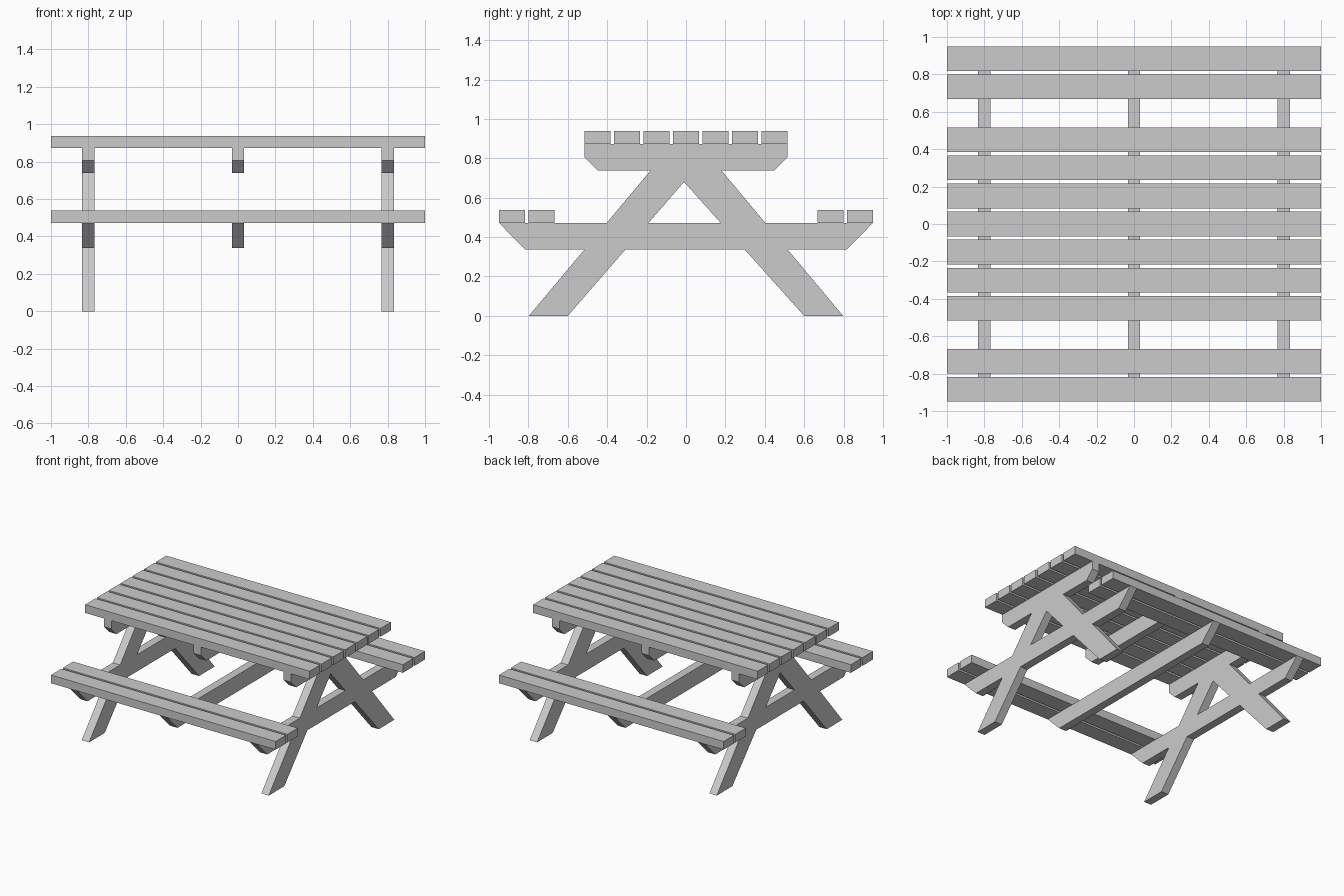
import bpy, bmesh

if "Cube" in bpy.data.objects:
    bpy.data.objects.remove(bpy.data.objects["Cube"])

T = 0.066            # timber thickness
PLANK_W = 0.132      # plank width
BEAM_Z = {"low": (0.338, 0.472), "high": (0.738, 0.872)}


def prism(name, profile, x0, x1):
    """Extrude a (y, z) profile from x0 to x1."""
    bm = bmesh.new()
    face = bm.faces.new([bm.verts.new((x0, y, z)) for y, z in profile])
    ext = bmesh.ops.extrude_face_region(bm, geom=[face])
    moved = [v for v in ext["geom"] if isinstance(v, bmesh.types.BMVert)]
    bmesh.ops.translate(bm, verts=moved, vec=(x1 - x0, 0, 0))
    bmesh.ops.recalc_face_normals(bm, faces=bm.faces)
    mesh = bpy.data.meshes.new(name)
    bm.to_mesh(mesh)
    bm.free()
    obj = bpy.data.objects.new(name, mesh)
    bpy.context.collection.objects.link(obj)
    return obj


def plank(name, y, z):
    w = PLANK_W / 2
    prism(name, [(y - w, z), (y + w, z), (y + w, z + T), (y - w, z + T)], -1, 1)


# Table top and bench planks
for i in range(-3, 4):
    plank("table_plank", i * 0.15, BEAM_Z["high"][1])
for side in (-1, 1):
    for y in (0.734, 0.884):
        plank("bench_plank", side * y, BEAM_Z["low"][1])

# Leg edge lines: the inner edges meet at an apex under the table top
APEX = (-0.01, 0.68)


def outer(s, z):
    return (s * (0.798 - z * 0.837), z)


def inner(s, z):
    return (s * 0.6 + (APEX[0] - s * 0.6) * z / APEX[1], z)


lo0, lo1 = BEAM_Z["low"]
hi0, hi1 = BEAM_Z["high"]
for x in (-0.8, 0, 0.8):
    xs = (x - T / 2, x + T / 2)
    # Cross beams with chamfered ends
    prism("top_beam", [(-0.516, hi1), (-0.516, 0.805), (-0.449, hi0),
                       (0.449, hi0), (0.516, 0.805), (0.516, hi1)], *xs)
    prism("bench_beam", [(-0.95, lo1), (-0.817, lo0),
                         (0.817, lo0), (0.95, lo1)], *xs)
    if x == 0:
        continue
    # Splayed legs, butted against the beams
    for s in (-1, 1):
        prism("lower_leg", [outer(s, 0), inner(s, 0),
                            inner(s, lo0), outer(s, lo0)], *xs)
    prism("upper_legs", [outer(-1, lo1), inner(-1, lo1), APEX, inner(1, lo1),
                         outer(1, lo1), outer(1, hi0), outer(-1, hi0)], *xs)
